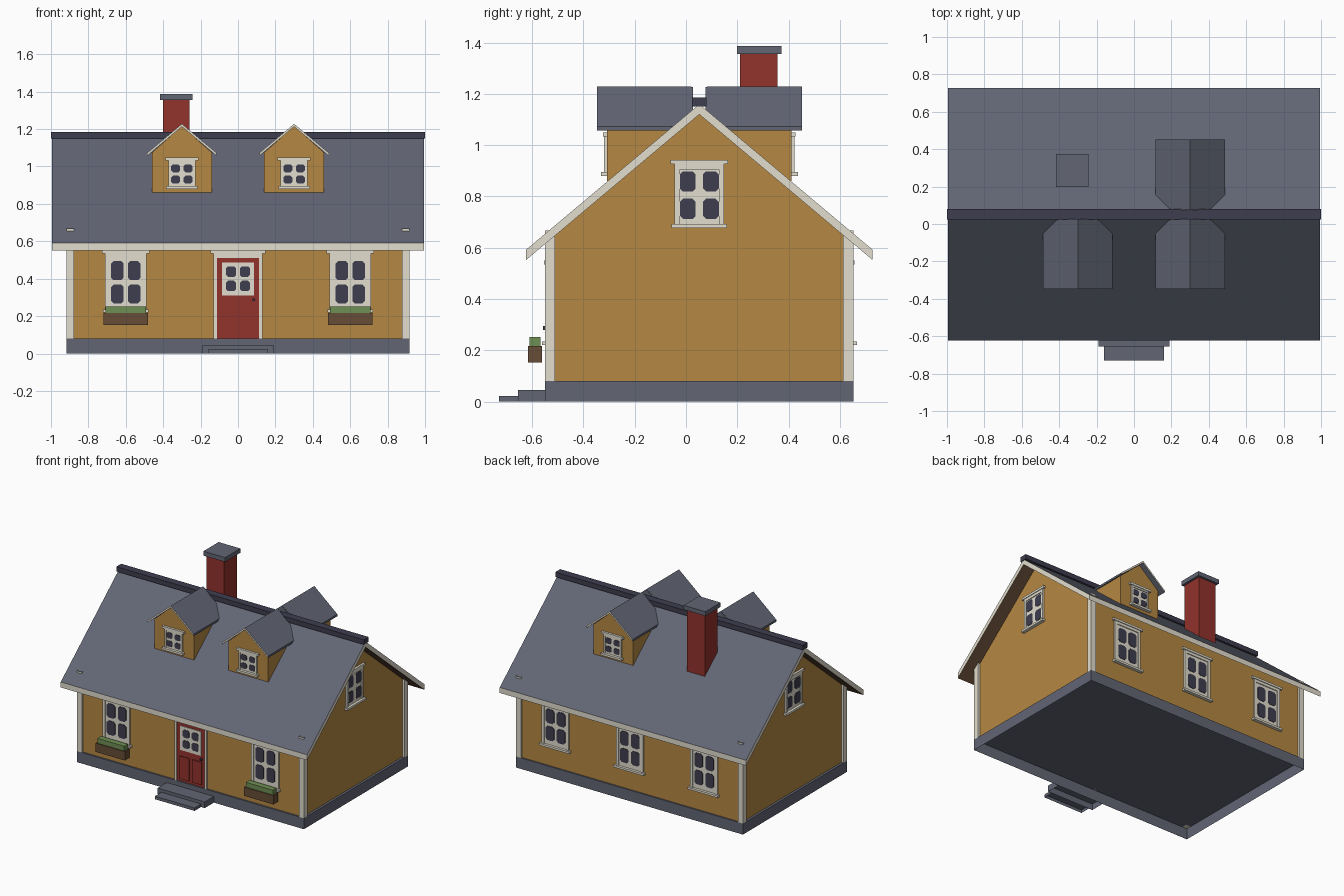
import bpy, bmesh
from math import pi
from mathutils import Matrix

if "Cube" in bpy.data.objects:
    bpy.data.objects.remove(bpy.data.objects["Cube"])


def material(name, rgb):
    color = [((c / 255 + 0.055) / 1.055) ** 2.4 for c in rgb] + [1]
    mat = bpy.data.materials.new(name)
    mat.use_nodes = True
    mat.diffuse_color = color
    mat.node_tree.nodes["Principled BSDF"].inputs["Base Color"].default_value = color
    return mat


MATS = [material("ochre wall", (181, 135, 66)), material("cream trim", (226, 221, 206)),
        material("slate", (98, 102, 116)), material("dark glass", (62, 61, 79)),
        material("red", (146, 50, 43)), material("green leaves", (110, 144, 84)),
        material("brown wood", (103, 77, 55))]
WALL, CREAM, SLATE, DARK, RED, GREEN, BROWN = range(7)
RIDGE_Y = 0.052
WALL_X, WALL_Y = 0.90, 0.59


class Part:
    """Collects prisms, drawn in x-z and extruded along y, into one object."""

    def __init__(self, name):
        self.name, self.bm = name, bmesh.new()

    def prism(self, points, y0, y1, mat):
        front = [self.bm.verts.new((x, y0, z)) for x, z in points]
        back = [self.bm.verts.new((x, y1, z)) for x, z in points]
        faces = [self.bm.faces.new(front), self.bm.faces.new(back[::-1])]
        for i in range(len(front)):
            j = (i + 1) % len(front)
            faces.append(self.bm.faces.new((front[j], front[i], back[i], back[j])))
        bmesh.ops.recalc_face_normals(self.bm, faces=faces)
        for f in faces:
            f.normal_update()
            index = mat(f.normal) if callable(mat) else mat
            if index is None:
                self.bm.faces.remove(f)
            else:
                f.material_index = index

    def box(self, x0, x1, y0, y1, z0, z1, mat):
        self.prism([(x0, z0), (x1, z0), (x1, z1), (x0, z1)], y0, y1, mat)

    def pane(self, x0, x1, z0, z1, y):
        c = 0.2 * (x1 - x0)
        self.prism([(x0 + c, z0), (x1 - c, z0), (x1, z0 + c), (x1, z1 - c),
                    (x1 - c, z1), (x0 + c, z1), (x0, z1 - c), (x0, z0 + c)], y - 0.003, y, DARK)

    def panes(self, half, z0, z1, gap, y):
        mid = (z0 + z1) / 2
        for x0, x1 in ((-half, -gap), (gap, half)):
            self.pane(x0, x1, z0, mid - gap, y)
            self.pane(x0, x1, mid + gap, z1, y)

    def finish(self, loc=(0, 0, 0), turn=0):
        mesh = bpy.data.meshes.new(self.name)
        self.bm.to_mesh(mesh)
        self.bm.free()
        for m in MATS:
            mesh.materials.append(m)
        obj = bpy.data.objects.new(self.name, mesh)
        obj.matrix_world = Matrix.Translation(loc) @ Matrix.Rotation(turn, 4, "Z")
        bpy.context.collection.objects.link(obj)


def chevron(half, eave, apex, thick):
    return [(-half, eave), (0, apex), (half, eave),
            (half, eave - thick), (0, apex - thick), (-half, eave - thick)]


# Colour rules by face direction; None leaves the face open
def roof_color(n):
    return SLATE if n.z > 0.3 else BROWN if n.z < -0.3 else CREAM


def dormer_roof_color(n):
    return CREAM if n.y < -0.5 else SLATE


def open_base(color):
    return lambda n: None if n.z < -0.9 else color


def open_top(color):
    return lambda n: None if n.z > 0.9 else color


def window(name, loc, turn, half, z0, z1, margin, gap, bar=0.02):
    p = Part(name)
    for x in (-half, half - bar):
        p.box(x, x + bar, -0.011, 0.01, z0, z1, CREAM)
    inner = half - bar
    p.box(-inner, inner, -0.011, 0.01, z1 - bar, z1, CREAM)
    p.box(-inner, inner, -0.005, 0.01, z0, z1 - bar, CREAM)
    p.panes(half - margin, z0 + margin, z1 - margin - 0.008, gap, -0.005)
    p.box(-half - 0.016, half + 0.016, -0.016, 0.01, z1, z1 + 0.016, CREAM)
    p.box(-half - 0.012, half + 0.012, -0.024, 0.01, z0 - 0.015, z0, CREAM)
    p.finish(loc, turn)


# Foundation and front steps, hollow from below
p = Part("foundation")
p.box(-0.917, 0.917, -0.55, 0.653, 0, 0.08, open_base(SLATE))
p.finish()
p = Part("front_steps")
p.box(-0.19, 0.19, -0.655, -0.55, 0, 0.045, open_base(SLATE))
p.box(-0.16, 0.16, -0.73, -0.655, 0, 0.022, open_base(SLATE))
p.finish()

# Walls with gables
p = Part("walls")
p.prism([(-WALL_Y, 0.08), (WALL_Y, 0.08), (WALL_Y, 0.63), (0, 1.13), (-WALL_Y, 0.63)],
        -WALL_X, WALL_X, open_base(WALL))
p.finish((0, RIDGE_Y, 0), pi / 2)

# Corner boards
p = Part("corner_boards")
for x in (-0.917, 0.877):
    for y in (-0.55, 0.613):
        p.box(x, x + 0.04, y, y + 0.04, 0.08, 0.668, open_top(CREAM))
p.finish()

# Main roof and ridge cap
p = Part("main_roof")
p.prism(chevron(0.676, 0.592, 1.16, 0.04), -0.995, 0.995, roof_color)
p.finish((0, RIDGE_Y, 0), pi / 2)
p = Part("ridge_cap")
p.box(-1, 1, -0.028, 0.028, 1.15, 1.185, DARK)
p.finish((0, RIDGE_Y, 0))

# Chimney
p = Part("chimney")
p.box(-0.402, -0.26, 0.211, 0.357, 0.85, 1.355, RED)
p.box(-0.418, -0.243, 0.198, 0.373, 1.355, 1.387, SLATE)
p.finish()

# Dormers
for name, x, turn in (("front_right", -0.3, 0), ("front_left", 0.3, 0), ("back_left", 0.3, pi)):
    p = Part(name + "_dormer")
    p.prism([(-0.16, 0.86), (0.16, 0.86), (0.16, 1.075), (0, 1.215), (-0.16, 1.075)],
            -0.36, -0.07, WALL)
    p.prism(chevron(0.186, 1.072, 1.228, 0.015), -0.4, -0.03, dormer_roof_color)
    p.prism([(-0.186, 1.066), (0.186, 1.066), (0, 1.227)], -0.1, -0.024, SLATE)
    p.finish((x, RIDGE_Y, 0), turn)
    y = RIDGE_Y + (0.36 if turn else -0.36)
    window(name + "_dormer_window", (x, y, 0), turn, 0.072, 0.895, 1.033, 0.014, 0.009, 0.012)

# Wall windows
for x in (-0.6, 0.6):
    window("front_window", (x, RIDGE_Y - WALL_Y, 0), 0, 0.11, 0.235, 0.535, 0.032, 0.011)
for x in (-0.6, 0, 0.6):
    window("back_window", (x, RIDGE_Y + WALL_Y, 0), pi, 0.11, 0.235, 0.535, 0.032, 0.011)
for side in (-1, 1):
    window("gable_window", (side * WALL_X, RIDGE_Y, 0), side * pi / 2,
           0.096, 0.692, 0.926, 0.02, 0.014)

# Flower boxes
for x in (-0.6, 0.6):
    p = Part("flower_box")
    p.box(-0.118, 0.118, -0.617, -0.562, 0.153, 0.217, BROWN)
    p.box(-0.108, 0.108, -0.61, -0.568, 0.217, 0.252, GREEN)
    p.finish((x, 0, 0))

# Front door with frame, glazing, panels and knob
p = Part("front_door")
p.box(-0.112, 0.112, -0.003, 0.01, 0.08, 0.512, RED)
for x in (-0.13, 0.112):
    p.box(x, x + 0.018, -0.011, 0.01, 0.08, 0.535, CREAM)
p.box(-0.112, 0.112, -0.011, 0.01, 0.512, 0.535, CREAM)
p.box(-0.148, 0.148, -0.016, 0.01, 0.535, 0.55, CREAM)
p.box(-0.085, 0.085, -0.008, 0, 0.31, 0.487, CREAM)
p.panes(0.064, 0.333, 0.466, 0.01, -0.008)
for x in (-0.09, 0.012):
    p.box(x, x + 0.078, -0.011, 0, 0.1, 0.265, RED)
p.box(0.078, 0.092, -0.019, 0, 0.28, 0.294, DARK)
p.finish((0, RIDGE_Y - WALL_Y, 0))
